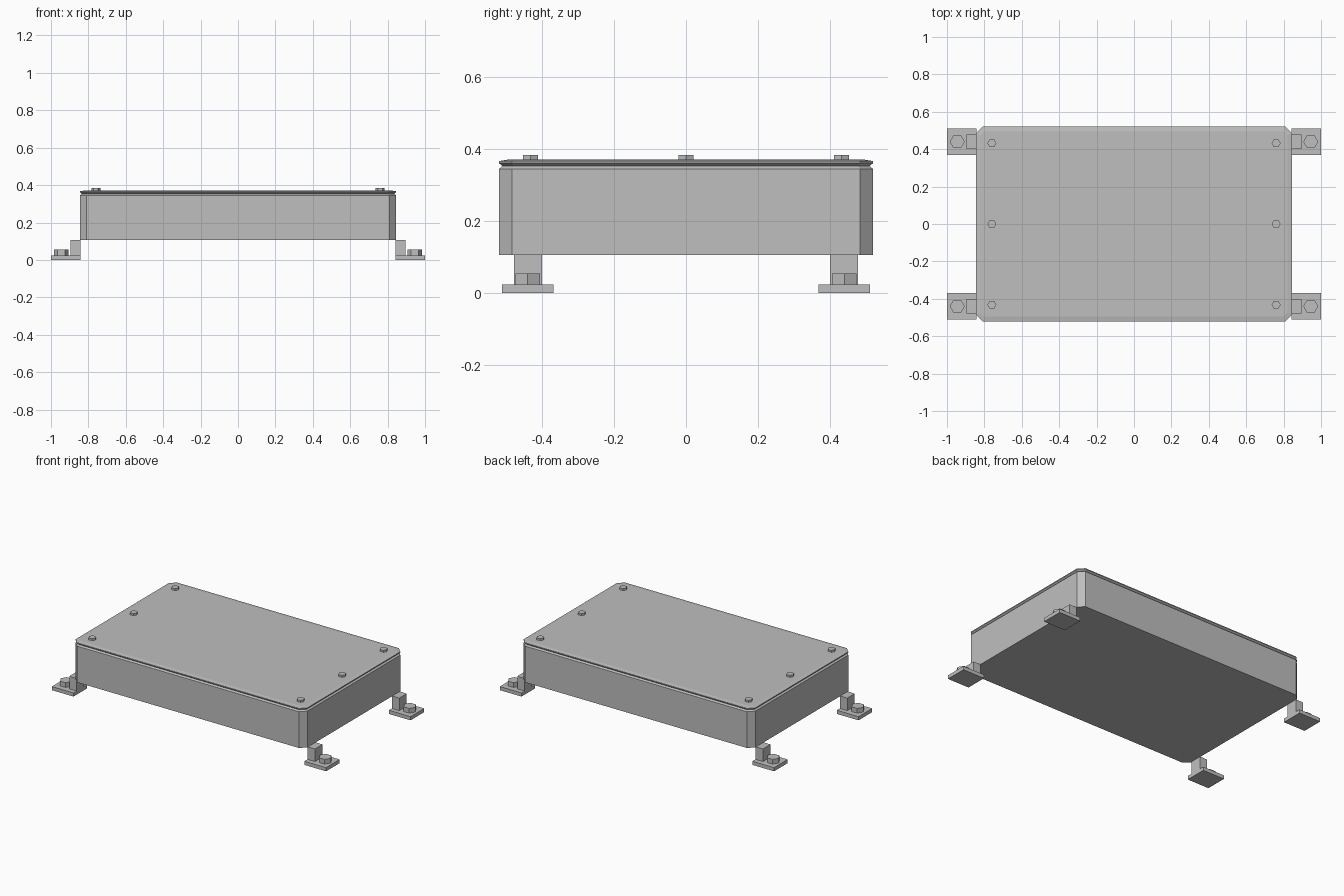
import bpy
import bmesh
import math

cube = bpy.data.objects.get("Cube")
if cube:
    bpy.data.objects.remove(cube, do_unlink=True)

GREY = 0.52
metal = bpy.data.materials.new("grey_metal")
metal.use_nodes = True
metal.diffuse_color = (GREY, GREY, GREY, 1)
bsdf = next(n for n in metal.node_tree.nodes if n.type == 'BSDF_PRINCIPLED')
bsdf.inputs["Base Color"].default_value = (GREY, GREY, GREY, 1)


def outline(hx, hy, cut):
    """Rectangle with four cut corners, counter-clockwise."""
    return [(hx, cut - hy), (hx, hy - cut), (hx - cut, hy), (cut - hx, hy),
            (-hx, hy - cut), (-hx, cut - hy), (cut - hx, -hy), (hx - cut, -hy)]


def hexagon(x, y, r):
    return [(x + r * math.cos(a * math.pi / 3), y + r * math.sin(a * math.pi / 3))
            for a in range(6)]


def rectangle(x0, x1, y0, y1):
    x0, x1 = sorted((x0, x1))
    y0, y1 = sorted((y0, y1))
    return [(x0, y0), (x1, y0), (x1, y1), (x0, y1)]


def stack(name, layers):
    """Closed solid skinned through (height, outline) layers."""
    bm = bmesh.new()
    rings = [[bm.verts.new((x, y, z)) for x, y in pts] for z, pts in layers]
    for low, high in zip(rings, rings[1:]):
        n = len(low)
        for i in range(n):
            j = (i + 1) % n
            bm.faces.new((low[i], low[j], high[j], high[i]))
    bm.faces.new(rings[0][::-1])
    bm.faces.new(rings[-1])
    bmesh.ops.recalc_face_normals(bm, faces=bm.faces[:])
    mesh = bpy.data.meshes.new(name)
    bm.to_mesh(mesh)
    bm.free()
    mesh.materials.append(metal)
    obj = bpy.data.objects.new(name, mesh)
    bpy.context.collection.objects.link(obj)
    return obj


HX, HY, CUT = 0.845, 0.52, 0.036


def inset(d):
    return outline(HX - d, HY - d, CUT - d * 0.6)


# Enclosure body, with a lip sloping into the seam
stack("body", [(0.106, inset(0)), (0.345, inset(0)), (0.353, inset(0.01))])

# Lid, with an undercut below and a shallow sloped rim on top
stack("lid", [(0.353, inset(0.01)), (0.361, inset(0)),
              (0.367, inset(0)), (0.371, inset(0.025))])

# Lid bolts: three along each short end
for sx, side in ((-1, "right"), (1, "left")):
    for sy, place in ((-1, "front"), (0, "middle"), (1, "back")):
        head = hexagon(sx * 0.76, sy * 0.432, 0.024)
        stack(f"lid_bolt_{place}_{side}", [(0.37, head), (0.384, head)])

# Mounting feet: plate, upright post and anchor bolt at each corner
for sx, side in ((-1, "right"), (1, "left")):
    for sy, place in ((-1, "front"), (1, "back")):
        tag = f"{place}_{side}"
        plate = rectangle(sx * 0.842, sx, sy * 0.369, sy * 0.511)
        post = rectangle(sx * 0.842, sx * 0.896, sy * 0.4, sy * 0.478)
        head = hexagon(sx * 0.945, sy * 0.44, 0.04)
        stack("foot_plate_" + tag, [(0, plate), (0.024, plate)])
        stack("foot_post_" + tag, [(0.024, post), (0.107, post)])
        stack("anchor_bolt_" + tag, [(0.024, head), (0.055, head)])
